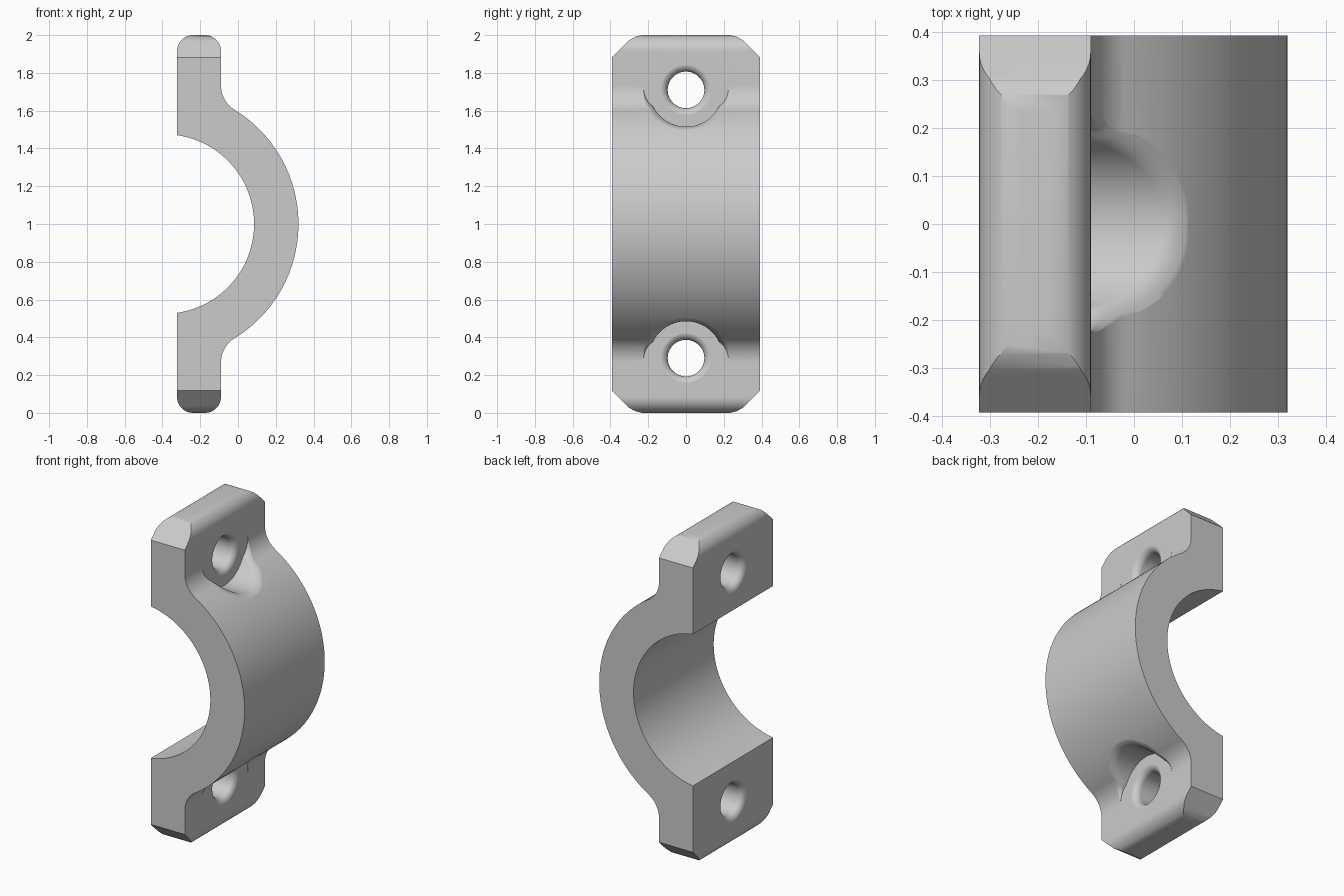
import bpy, bmesh
from math import sin, cos, pi, sqrt, acos, atan2, radians

cube = bpy.data.objects.get("Cube")
if cube:
    bpy.data.objects.remove(cube, do_unlink=True)

# Main dimensions (heights u are measured from mid height, z = 1 + u)
CX, R_IN, R_OUT = -0.39, 0.475, 0.71
BACK, FACE, HALF = -0.323, -0.09, 0.393
FILLET, CORNER = 0.15, 0.085
FX = FACE + FILLET
FU = sqrt((R_OUT + FILLET) ** 2 - (FX - CX) ** 2)
HOLE_U, HOLE_R, POCKET_R = 0.71, 0.097, 0.195


def material(name, value):
    mat = bpy.data.materials.new(name)
    mat.use_nodes = True
    color = (value, value, value, 1)
    mat.diffuse_color = color
    mat.node_tree.nodes["Principled BSDF"].inputs["Base Color"].default_value = color
    return mat


def arc(cx, cu, r, a0, a1, n):
    steps = [a0 + (a1 - a0) * i / n for i in range(n + 1)]
    return [(cx + r * cos(a), cu + r * sin(a)) for a in steps]


def loft(name, rings):
    """Closed solid from a list of point rings, capped at both ends."""
    bm = bmesh.new()
    rows = [[bm.verts.new(p) for p in ring] for ring in rings]
    n = len(rows[0])
    for lo, hi in zip(rows, rows[1:]):
        for i in range(n):
            j = (i + 1) % n
            bm.faces.new((lo[i], lo[j], hi[j], hi[i]))
    bm.faces.new(rows[0][::-1])
    bm.faces.new(rows[-1])
    bmesh.ops.recalc_face_normals(bm, faces=bm.faces)
    mesh = bpy.data.meshes.new(name)
    bm.to_mesh(mesh)
    bm.free()
    obj = bpy.data.objects.new(name, mesh)
    bpy.context.collection.objects.link(obj)
    return obj


def apply_boolean(target, cutter, operation):
    cutter.hide_render = True
    mod = target.modifiers.new("cut", "BOOLEAN")
    mod.operation = operation
    mod.solver = "EXACT"
    mod.object = cutter
    bpy.context.view_layer.objects.active = target
    bpy.ops.object.modifier_apply(modifier=mod.name)
    bpy.data.objects.remove(cutter, do_unlink=True)


def outer_x(u):
    """Outer surface of the clamp at height u."""
    if u >= FU:
        return FACE
    if u > FU * R_OUT / (R_OUT + FILLET):
        return FX - sqrt(FILLET ** 2 - (FU - u) ** 2)
    return CX + sqrt(R_OUT ** 2 - u ** 2)


# Clamp body: half ring with a bolt flange at each end
join = atan2(FU, FX - CX)
top = 1 - CORNER
half = arc(CX, 0, R_OUT, 0, join, 40)
half += arc(FX, FU, FILLET, join + pi, pi, 12)[1:]
half += arc(FACE - CORNER, top, CORNER, 0, pi / 2, 10)
half += arc(BACK + CORNER, top, CORNER, pi / 2, pi, 10)
half += arc(CX, 0, R_IN, acos((BACK - CX) / R_IN), 0, 48)
profile = half + [(x, -u) for x, u in half[-2:0:-1]]
clamp = loft("half_clamp", [[(x, y, 1 + u) for x, u in profile] for y in (-HALF, HALF)])

# Chamfered flange corners
quarter = [(0.5, 0.775), (0.304, 0.971), (0.27, 0.9905), (0, 1.06)]
upper = quarter + [(-y, u) for y, u in quarter[-2::-1]]
outline = upper + [(-y, -u) for y, u in upper]
prism = loft("chamfer_cutter", [[(x, y, 1 + u) for y, u in outline] for x in (-0.6, 0.6)])
apply_boolean(clamp, prism, "INTERSECT")


def pocket_column(angle):
    """Wall of the bolt head pocket at one angle, flaring softly at the rim."""
    blend = 0.03 + 0.02 * abs(cos(angle))

    def surface(r):
        return outer_x(HOLE_U + r * sin(angle))

    rim = surface(POCKET_R)
    depth = rim - FACE
    r0 = POCKET_R + 0.6 * blend * max(0, 1 - depth / blend)
    r2 = POCKET_R + blend
    x0 = FACE + max(depth - blend, 0.0005)
    x2 = surface(r2) + 0.006
    column = [(FACE, r0)]
    for i in range(9):
        t = i / 8
        a, b, c = (1 - t) ** 2, 2 * t * (1 - t), t * t
        r1 = max(POCKET_R, r0)
        column.append((a * x0 + b * rim + c * x2, a * r0 + b * r1 + c * r2))
    column.append((0.35, r2))
    return [(x, r * cos(angle), HOLE_U + r * sin(angle)) for x, r in column]


def hole_rings():
    """Bolt hole with rounded mouths on both faces."""
    edge = 0.04
    mouth = []
    for i in range(7):
        a = radians(75) * i / 6
        mouth.append((edge * (1 - sin(a)), HOLE_R + edge * (1 - cos(a))))
    d, r = mouth[-1]
    mouth.append((d - 0.04 * cos(a), r + 0.04 * sin(a)))
    return [(BACK + d, r) for d, r in mouth[::-1]] + [(FACE - d, r) for d, r in mouth]


# Bolt pockets and holes, mirrored top and bottom
columns = [pocket_column(pi + pi * i / 48) for i in range(49)]
lift = [[(x, y, u + 0.04) for x, y, u in columns[k]] for k in (0, -1)]
columns = [lift[0]] + columns + [lift[1]]
turns = [2 * pi * i / 48 for i in range(48)]
for side in (1, -1):
    rings = [[(x, y, 1 + side * u) for x, y, u in row] for row in zip(*columns)]
    apply_boolean(clamp, loft("pocket_cutter", rings), "DIFFERENCE")
    rings = [[(x, r * cos(a), 1 + side * (HOLE_U + r * sin(a))) for a in turns]
             for x, r in hole_rings()]
    apply_boolean(clamp, loft("hole_cutter", rings), "DIFFERENCE")

# Finish: one grey metal, smooth curves with crisp edges
clamp.data.materials.clear()
clamp.data.materials.append(material("grey metal", 0.6))
for face in clamp.data.polygons:
    face.material_index = 0
bpy.ops.object.select_all(action="DESELECT")
clamp.select_set(True)
bpy.context.view_layer.objects.active = clamp
bpy.ops.object.shade_smooth_by_angle(angle=radians(30))
weighted = clamp.modifiers.new("even shading", "WEIGHTED_NORMAL")
weighted.keep_sharp = True
